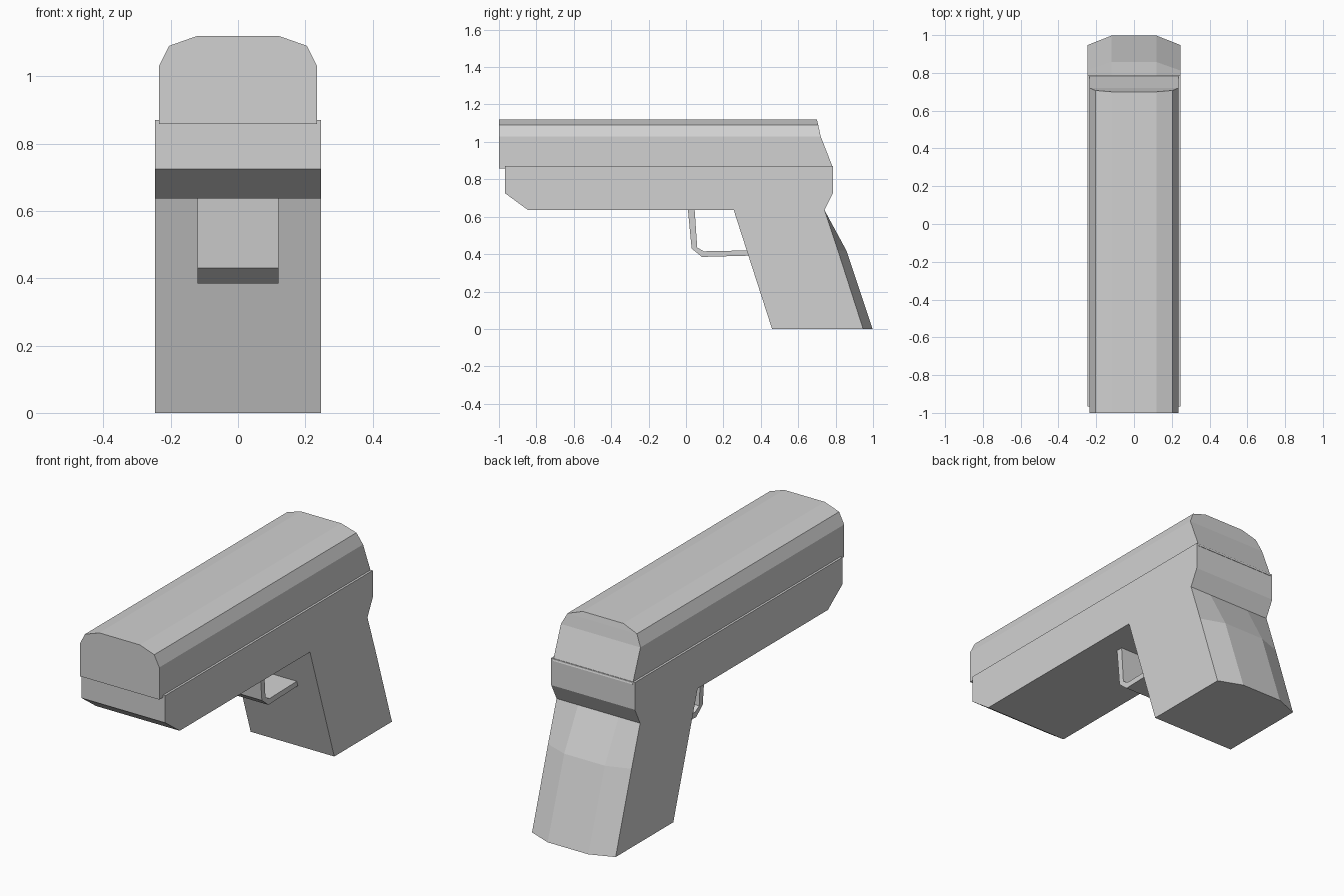
import bpy, bmesh

cube = bpy.data.objects.get("Cube")
if cube:
    bpy.data.objects.remove(cube, do_unlink=True)

GREY = (0.64, 0.64, 0.64, 1.0)
grey = bpy.data.materials.new("plain grey")
grey.use_nodes = True
grey.diffuse_color = GREY
grey.node_tree.nodes["Principled BSDF"].inputs["Base Color"].default_value = GREY


def loft(name, rings, strip_caps=False):
    """Skin equal-length closed rings; caps are one face, or strips joining mirrored points."""
    bm = bmesh.new()
    loops = [[bm.verts.new(p) for p in ring] for ring in rings]
    n = len(loops[0])
    for a, b in zip(loops, loops[1:]):
        for i in range(n):
            j = (i + 1) % n
            bm.faces.new((a[i], a[j], b[j], b[i]))
    for cap in (loops[0], loops[-1]):
        if strip_caps:
            for i in range(n // 2 - 1):
                bm.faces.new((cap[i], cap[i + 1], cap[n - 2 - i], cap[n - 1 - i]))
        else:
            bm.faces.new(cap)
    bmesh.ops.recalc_face_normals(bm, faces=bm.faces)
    mesh = bpy.data.meshes.new(name)
    bm.to_mesh(mesh)
    bm.free()
    mesh.materials.append(grey)
    obj = bpy.data.objects.new(name, mesh)
    bpy.context.collection.objects.link(obj)
    return obj


# Slide: chamfered section (x, z, rear y) with a raked back
half = [(0.235, 0.858, 0.787), (0.235, 1.03, 0.72), (0.205, 1.09, 0.707), (0.12, 1.12, 0.70)]
section = half + [(-x, z, y) for x, z, y in reversed(half)]
loft("slide", [[(x, -1.0, z) for x, z, y in section],
               [(x, y, z) for x, z, y in section]], strip_caps=True)

# Frame and grip: one side profile (y, z, extra y on the rounded backstrap)
profile = [(-0.967, 0.87, 0), (-0.967, 0.725, 0), (-0.845, 0.636, 0), (0.255, 0.636, 0),
           (0.46, 0, 0), (0.947, 0, 0.05), (0.812, 0.42, 0.045), (0.74, 0.636, 0),
           (0.785, 0.725, 0), (0.785, 0.87, 0)]
loft("frame_and_grip", [[(x, y + (bulge if abs(x) < 0.2 else 0), z) for y, z, bulge in profile]
                        for x in (-0.247, -0.12, 0.12, 0.247)])

# Trigger guard: bent band, outer edge then inner edge
guard = [(0.01, 0.64), (0.03, 0.43), (0.085, 0.385), (0.345, 0.392),
         (0.345, 0.42), (0.095, 0.415), (0.06, 0.435), (0.046, 0.64)]
loft("trigger_guard", [[(x, y, z) for y, z in guard] for x in (-0.12, 0.12)])
